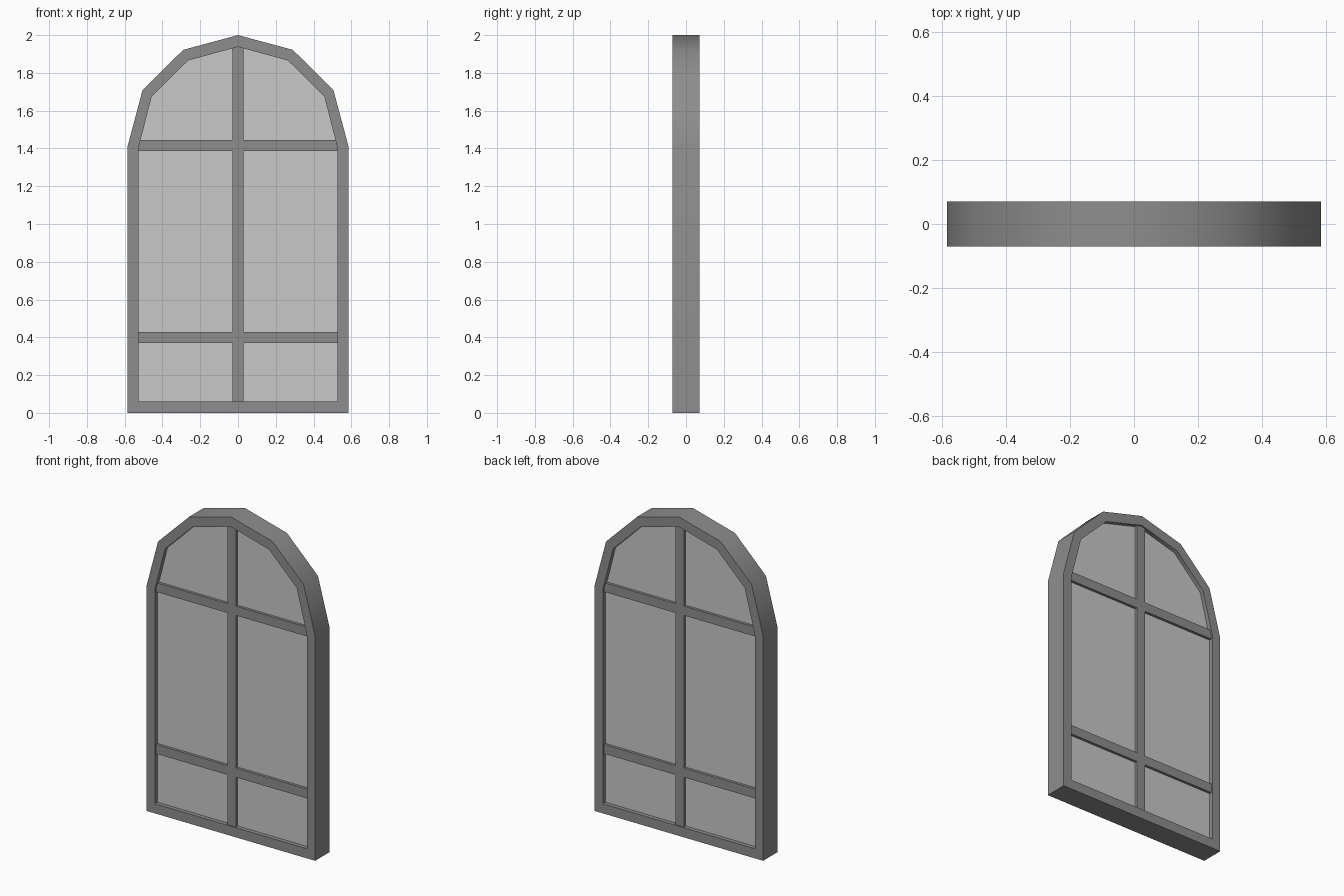
import bpy
import bmesh
import math

cube = bpy.data.objects.get("Cube")
if cube:
    bpy.data.objects.remove(cube, do_unlink=True)


def material(name, value):
    mat = bpy.data.materials.new(name)
    mat.use_nodes = True
    color = (value, value, value, 1)
    mat.diffuse_color = color
    mat.node_tree.nodes["Principled BSDF"].inputs["Base Color"].default_value = color
    return mat


def add_object(name, bm, mat):
    bmesh.ops.recalc_face_normals(bm, faces=bm.faces)
    mesh = bpy.data.meshes.new(name)
    bm.to_mesh(mesh)
    bm.free()
    mesh.materials.append(mat)
    obj = bpy.data.objects.new(name, mesh)
    bpy.context.collection.objects.link(obj)
    return obj


def outline(half):
    """Mirror the right half of a profile, from bottom to apex."""
    return half + [(-x, z) for x, z in reversed(half) if x > 0]


def box(name, x0, x1, z0, z1, depth, mat):
    bm = bmesh.new()
    bmesh.ops.create_cube(bm, size=1)
    for v in bm.verts:
        v.co.x = x1 if v.co.x > 0 else x0
        v.co.y *= 2 * depth
        v.co.z = z1 if v.co.z > 0 else z0
    return add_object(name, bm, mat)


frame_grey = material("frame grey", 0.27)
glass_grey = material("pale glass", 0.58)

outer = outline([(0.585, 0), (0.585, 1.41), (0.505, 1.71), (0.29, 1.922), (0, 2)])
inner = outline([(0.527, 0.06), (0.527, 1.402), (0.457, 1.676), (0.264, 1.866), (0, 1.938)])

# Arched frame: a closed ring with a rectangular section
bm = bmesh.new()
D = 0.071
rings = [[bm.verts.new((x, y, z)) for x, z in loop]
         for loop, y in ((outer, -D), (outer, D), (inner, D), (inner, -D))]
n = len(outer)
for k in range(4):
    a, b = rings[k], rings[(k + 1) % 4]
    for i in range(n):
        j = (i + 1) % n
        bm.faces.new((a[i], a[j], b[j], b[i]))
frame = add_object("arched_frame", bm, frame_grey)
bpy.context.view_layer.objects.active = frame
frame.select_set(True)
bpy.ops.object.shade_smooth_by_angle(angle=math.radians(40))

# Glass slab filling the opening
bm = bmesh.new()
face = bm.faces.new([bm.verts.new((x, -0.045, z)) for x, z in inner])
slab = bmesh.ops.extrude_face_region(bm, geom=[face])["geom"]
bmesh.ops.translate(bm, vec=(0, 0.09, 0),
                    verts=[g for g in slab if isinstance(g, bmesh.types.BMVert)])
add_object("glass_pane", bm, glass_grey)

# Glazing bars
box("vertical_bar", -0.029, 0.029, 0.05, 1.945, 0.062, frame_grey)
for name, z in (("lower_crossbar", 0.4), ("upper_crossbar", 1.415)):
    box(name, -0.53, 0.53, z - 0.029, z + 0.029, 0.0618, frame_grey)
